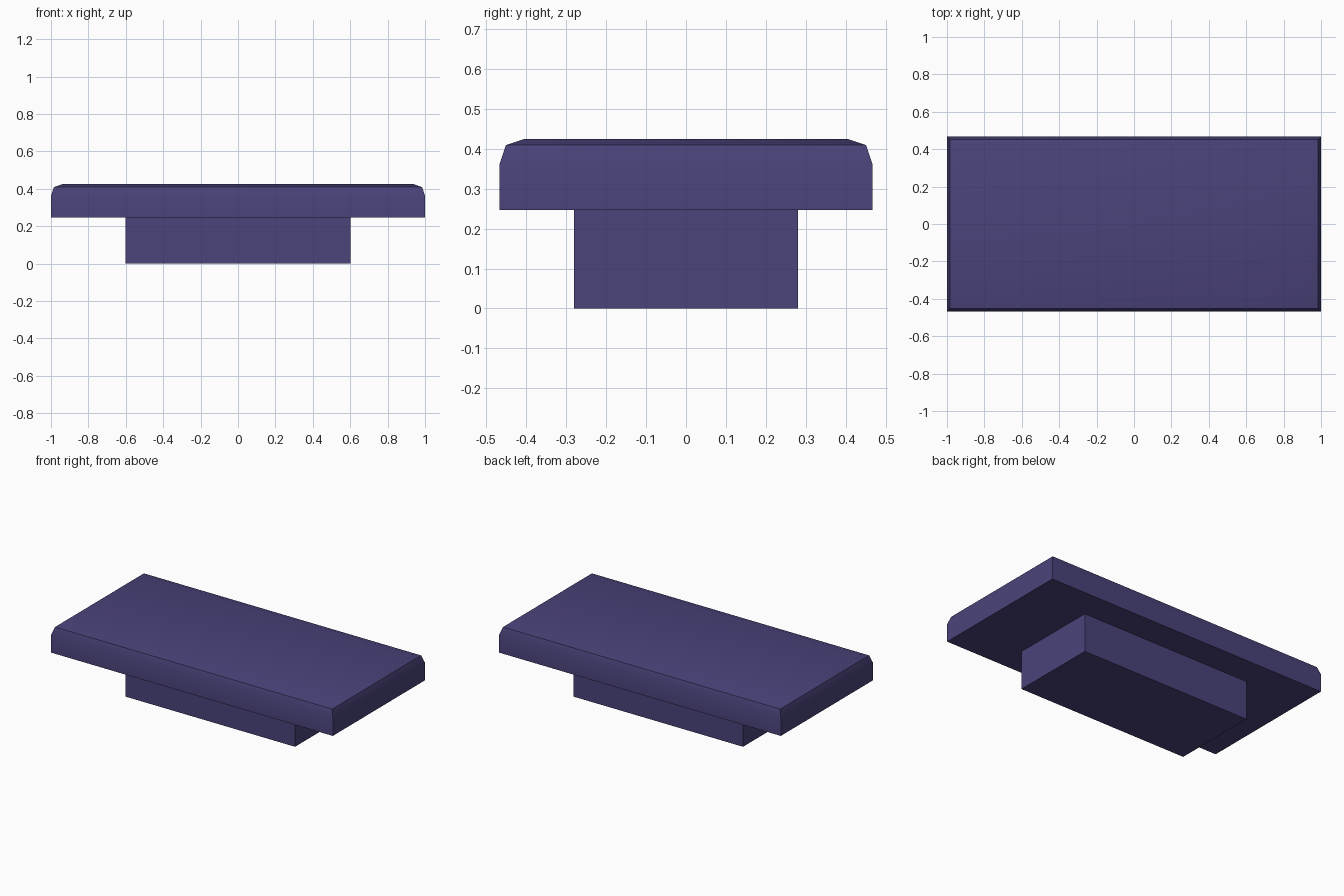
import bpy, bmesh

cube = bpy.data.objects.get("Cube")
if cube:
    bpy.data.objects.remove(cube, do_unlink=True)

# Single indigo finish
indigo = bpy.data.materials.new("muted indigo")
indigo.use_nodes = True
colour = (0.068, 0.056, 0.195, 1)
indigo.diffuse_color = colour
indigo.node_tree.nodes["Principled BSDF"].inputs["Base Color"].default_value = colour


def stacked_block(name, half_x, half_y, profile):
    """Rectangular block lofted through (inset, height) levels."""
    bm = bmesh.new()
    rings = []
    for inset, z in profile:
        x, y = half_x - inset, half_y - inset
        corners = ((-x, -y), (x, -y), (x, y), (-x, y))
        rings.append([bm.verts.new((cx, cy, z)) for cx, cy in corners])
    bm.faces.new(rings[0][::-1])
    bm.faces.new(rings[-1])
    for low, high in zip(rings, rings[1:]):
        for i in range(4):
            j = (i + 1) % 4
            bm.faces.new((low[i], low[j], high[j], high[i]))
    mesh = bpy.data.meshes.new(name)
    bm.to_mesh(mesh)
    bm.free()
    mesh.materials.append(indigo)
    obj = bpy.data.objects.new(name, mesh)
    bpy.context.collection.objects.link(obj)
    return obj


# Plinth under the slab
stacked_block("base", 0.602, 0.281, [(0, 0), (0, 0.247)])

# Wide slab with a two-step chamfer around its upper rim
top = stacked_block("top_slab", 1.0, 0.467,
                    [(0, 0.247), (0, 0.362), (0.016, 0.409), (0.063, 0.425)])

# Soft shading across shallow angles, crisp at the rim and corners
bpy.ops.object.select_all(action='DESELECT')
top.select_set(True)
bpy.context.view_layer.objects.active = top
bpy.ops.object.shade_smooth_by_angle(angle=0.5236)
